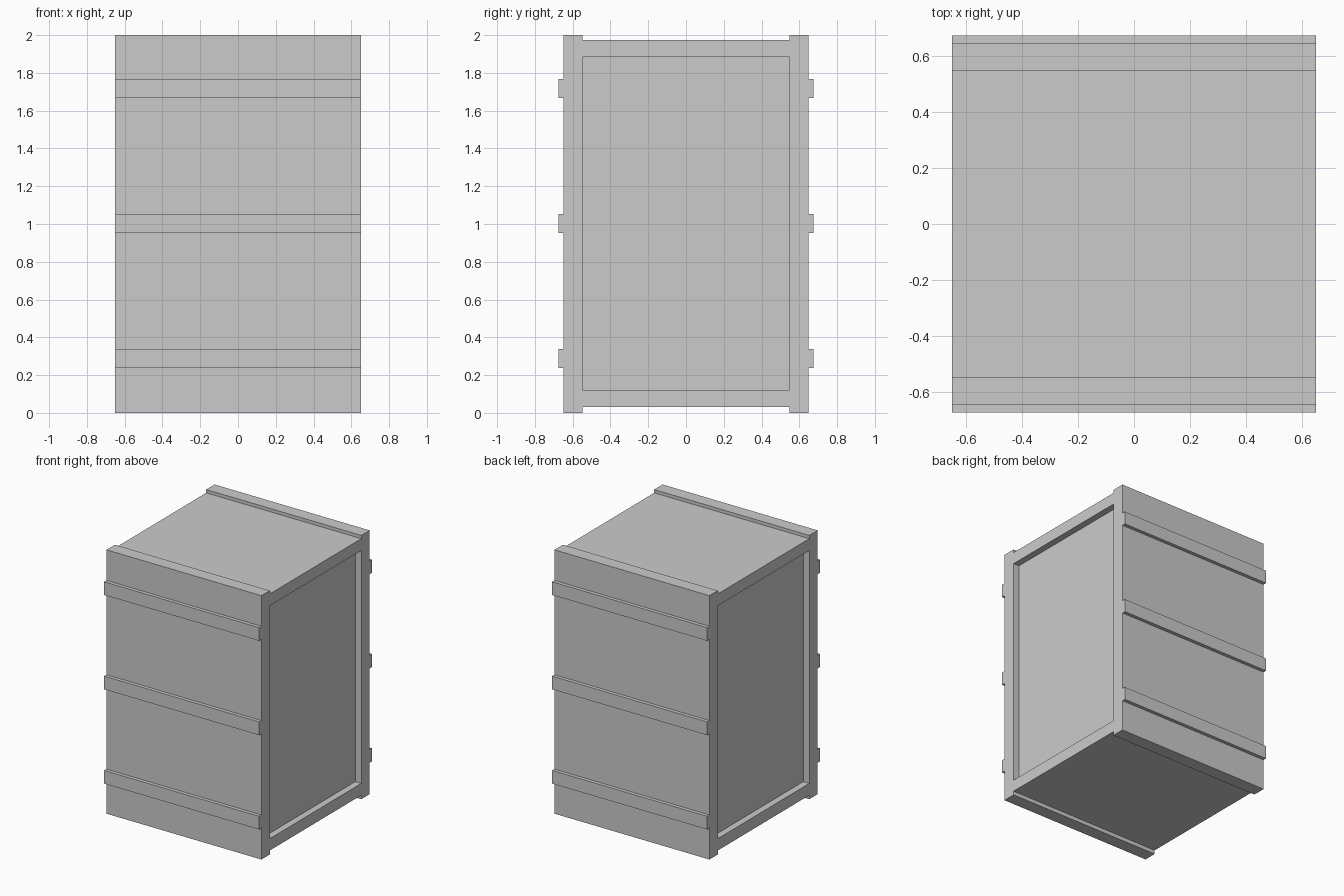
import bpy
import bmesh

cube = bpy.data.objects.get("Cube")
if cube:
    bpy.data.objects.remove(cube, do_unlink=True)

HALF_X = 0.65       # half width of the crate
WALL_OUT = 0.648    # outer face of the front and back walls
WALL_IN = 0.548     # inner face of the front and back walls
FLOOR, LID = 0.03, 1.975

grey = bpy.data.materials.new("plain_grey")
grey.use_nodes = True
grey.diffuse_color = (0.6, 0.6, 0.6, 1)
grey.node_tree.nodes["Principled BSDF"].inputs["Base Color"].default_value = (0.6, 0.6, 0.6, 1)


def prism(name, profile, x0, x1):
    """Extrude a (y, z) outline along x."""
    bm = bmesh.new()
    face = bm.faces.new([bm.verts.new((x0, y, z)) for y, z in profile])
    swept = bmesh.ops.extrude_face_region(bm, geom=[face])["geom"]
    moved = [v for v in swept if isinstance(v, bmesh.types.BMVert)]
    bmesh.ops.translate(bm, verts=moved, vec=(x1 - x0, 0, 0))
    bmesh.ops.recalc_face_normals(bm, faces=bm.faces)
    mesh = bpy.data.meshes.new(name)
    bm.to_mesh(mesh)
    bm.free()
    mesh.materials.append(grey)
    obj = bpy.data.objects.new(name, mesh)
    bpy.context.collection.objects.link(obj)
    return obj


def rectangle(y0, y1, z0, z1):
    return [(y0, z0), (y1, z0), (y1, z1), (y0, z1)]


# Crate body: tall front and back walls joined by a sunken lid and floor
right_half = [(WALL_IN, FLOOR), (WALL_IN, 0), (WALL_OUT, 0),
              (WALL_OUT, 2), (WALL_IN, 2), (WALL_IN, LID)]
left_half = [(-y, z) for y, z in reversed(right_half)]
body = prism("crate_body", right_half + left_half, -HALF_X, HALF_X)

# Recessed panel on each side
for side in (-1, 1):
    cutter = prism("panel_cutter", rectangle(-WALL_IN, WALL_IN, 0.12, 1.885),
                   side * (HALF_X - 0.05), side * (HALF_X + 0.1))
    cutter.hide_render = True
    cut = body.modifiers.new("panel_recess", "BOOLEAN")
    cut.operation = "DIFFERENCE"
    cut.solver = "EXACT"
    cut.object = cutter
    bpy.context.view_layer.objects.active = body
    bpy.ops.object.modifier_apply(modifier=cut.name)
    bpy.data.objects.remove(cutter, do_unlink=True)

# Horizontal battens on the front and back
for face_name, side in (("front", -1), ("back", 1)):
    for level, z in (("lower", 0.288), ("middle", 1.003), ("upper", 1.718)):
        prism(f"{face_name}_{level}_batten",
              rectangle(side * WALL_OUT, side * 0.675, z - 0.05, z + 0.05),
              -HALF_X, HALF_X)
